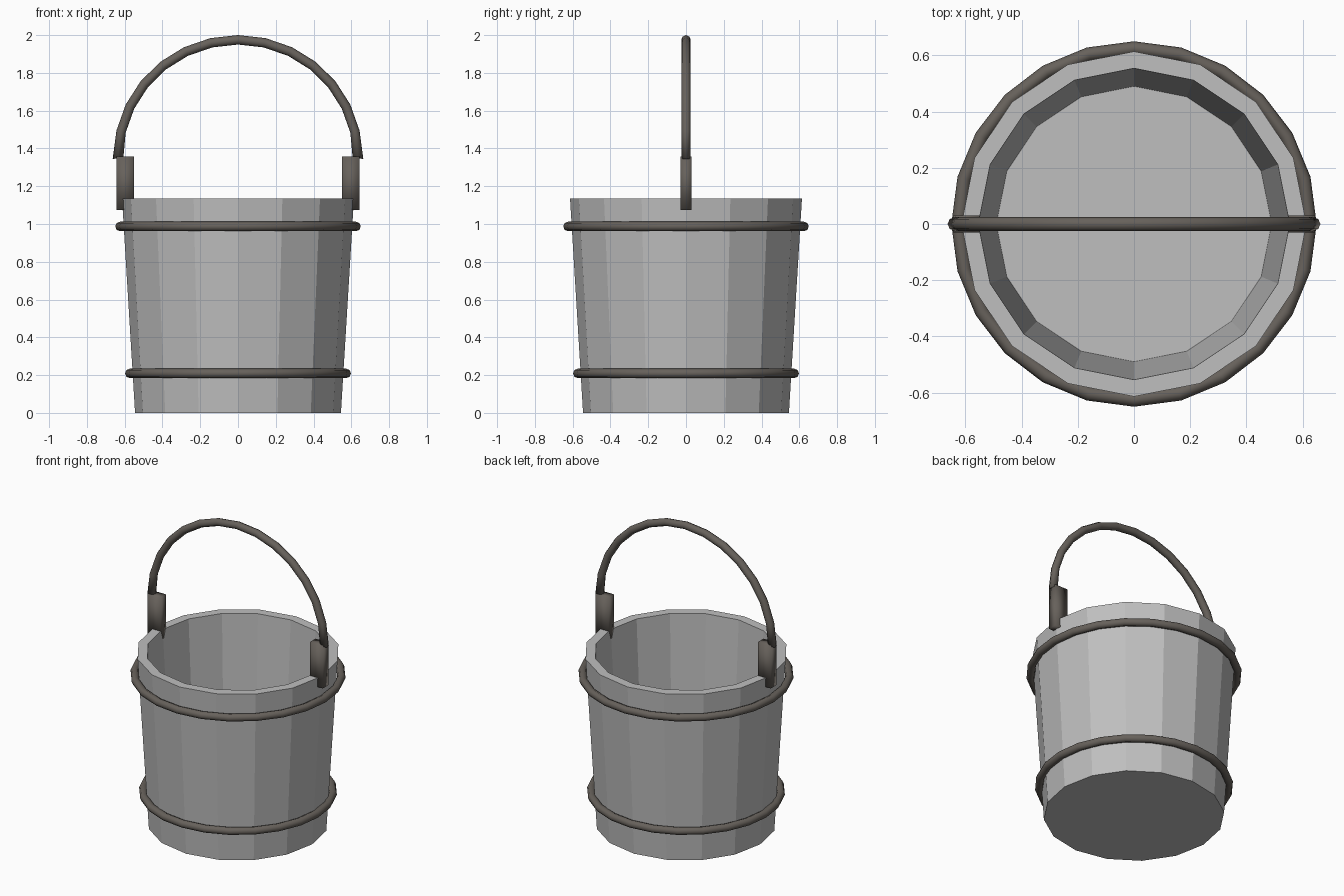
import bpy, bmesh
from math import sin, cos, pi, tau
from mathutils import Vector

if "Cube" in bpy.data.objects:
    bpy.data.objects.remove(bpy.data.objects["Cube"])


def make_material(name, colour):
    mat = bpy.data.materials.new(name)
    mat.use_nodes = True
    mat.diffuse_color = colour
    mat.node_tree.nodes["Principled BSDF"].inputs["Base Color"].default_value = colour
    return mat


pale_grey = make_material("pale_grey", (0.52, 0.52, 0.52, 1))
dark_iron = make_material("dark_iron", (0.135, 0.12, 0.105, 1))


def finish(bm, name, mat, smooth):
    bmesh.ops.recalc_face_normals(bm, faces=bm.faces)
    mesh = bpy.data.meshes.new(name)
    bm.to_mesh(mesh)
    bm.free()
    mesh.materials.append(mat)
    for poly in mesh.polygons:
        poly.use_smooth = smooth
    obj = bpy.data.objects.new(name, mesh)
    bpy.context.collection.objects.link(obj)
    return obj


def bridge(bm, loops, closed):
    """Join neighbouring vertex loops with quads."""
    n = len(loops[0])
    pairs = list(zip(loops, loops[1:]))
    if closed:
        pairs.append((loops[-1], loops[0]))
    for a, b in pairs:
        for i in range(n):
            j = (i + 1) % n
            bm.faces.new((a[i], a[j], b[j], b[i]))


def lathe(name, profile, sides, mat, smooth, closed):
    """Turn a profile of (radius, height) points around the z axis."""
    bm = bmesh.new()
    loops = [[bm.verts.new((r * cos(tau * i / sides), r * sin(tau * i / sides), z))
              for i in range(sides)] for r, z in profile]
    bridge(bm, loops, closed)
    if not closed:
        bm.faces.new(loops[0])
        bm.faces.new(loops[-1])
    return finish(bm, name, mat, smooth)


# Tapered faceted bucket with a thick wall and floor
lathe("bucket", [(0.545, 0), (0.614, 1.135), (0.554, 1.135), (0.49, 0.06)],
      16, pale_grey, False, False)

# Iron hoops
TUBE = 0.025
for name, radius, height in (("lower_hoop", 0.573, 0.209), ("upper_hoop", 0.625, 0.987)):
    section = [(radius + TUBE * cos(tau * k / 8), height + TUBE * sin(tau * k / 8))
               for k in range(8)]
    lathe(name, section, 24, dark_iron, True, True)

# Lugs that hold the handle
for name, side in (("left_lug", 1), ("right_lug", -1)):
    bm = bmesh.new()
    bmesh.ops.create_cube(bm, size=1)
    bmesh.ops.scale(bm, vec=(0.095, 0.06, 0.283), verts=bm.verts)
    bmesh.ops.translate(bm, vec=(side * 0.597, 0, 1.216), verts=bm.verts)
    finish(bm, name, dark_iron, True)

# Arched handle, with slightly flared and slanted ends
bm = bmesh.new()
STEPS = 14
rings = []
for s in range(STEPS + 1):
    a = pi * s / STEPS
    radial = Vector((cos(a), 0, sin(a)))
    centre = Vector((0.635 * cos(a), 0, 1.35 + 0.625 * sin(a)))
    at_end = s in (0, STEPS)
    ring = []
    for k in range(8):
        out = TUBE * cos(tau * k / 8) * (1.15 if at_end else 1)
        point = centre + radial * out + Vector((0, TUBE * sin(tau * k / 8), 0))
        if at_end:
            point.z -= 0.24 * out
        ring.append(bm.verts.new(point))
    rings.append(ring)
bridge(bm, rings, False)
bm.faces.new(rings[0])
bm.faces.new(rings[-1])
finish(bm, "handle", dark_iron, True)
